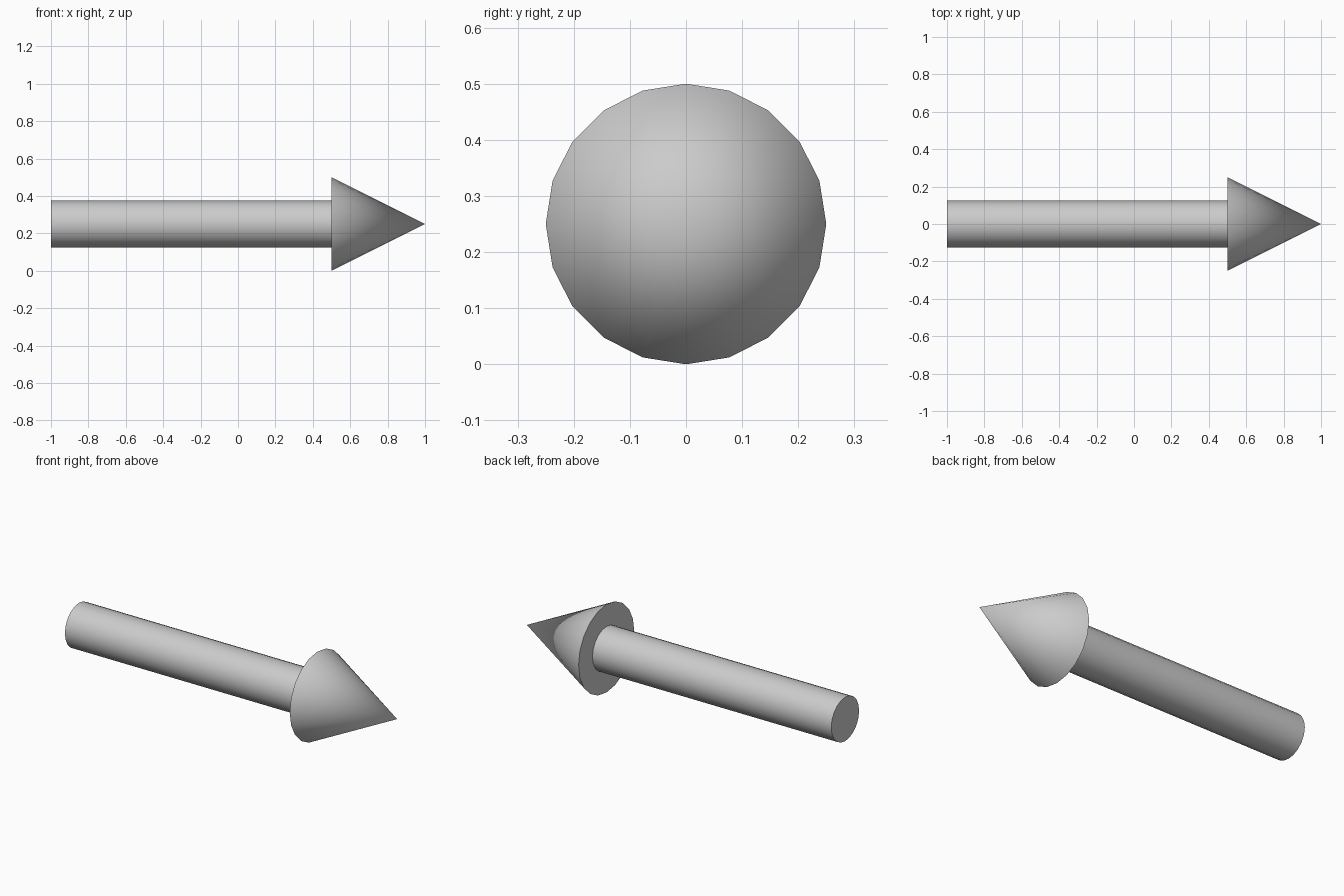
import bpy
import math

if "Cube" in bpy.data.objects:
    bpy.data.objects.remove(bpy.data.objects["Cube"])

SIDES = 20
AXIS_Z = 0.25


def add_part(name, r_back, r_front, x_back, x_front):
    """Round part lying along +x between two x positions."""
    bpy.ops.mesh.primitive_cone_add(
        vertices=SIDES, radius1=r_back, radius2=r_front,
        depth=x_front - x_back,
        location=((x_back + x_front) / 2, 0, AXIS_Z),
        rotation=(0, math.pi / 2, 0))
    obj = bpy.context.object
    obj.name = name
    bpy.ops.object.shade_smooth_by_angle(angle=math.radians(40))
    return obj


# Straight round shaft
add_part("shaft", 0.125, 0.125, -1.0, 0.5)

# Pointed conical head
add_part("arrow_head", 0.25, 0.0, 0.5, 1.0)
